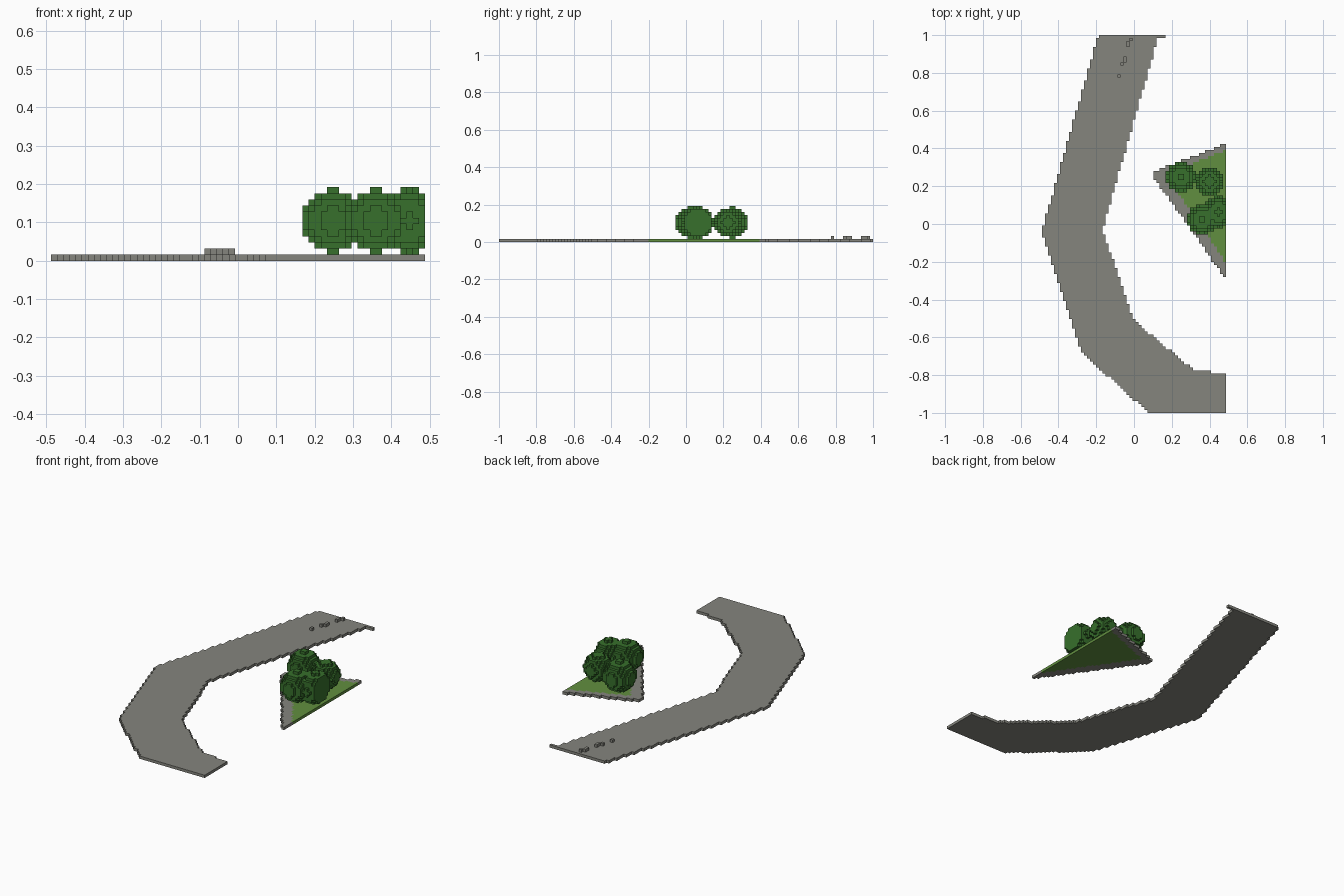
import bpy, bmesh
from mathutils import Vector

CELL = 0.016              # edge length of one block
XMAX, YMAX = 30, 62       # block index limits of the plot

cube = bpy.data.objects.get("Cube")
if cube:
    bpy.data.objects.remove(cube, do_unlink=True)


def material(name, rgb):
    m = bpy.data.materials.new(name)
    m.use_nodes = True
    m.diffuse_color = (*rgb, 1)
    m.node_tree.nodes["Principled BSDF"].inputs["Base Color"].default_value = (*rgb, 1)
    return m


def inside(x, y, outline):
    hit = False
    for (ax, ay), (bx, by) in zip(outline, outline[1:] + outline[:1]):
        if (ay > y) != (by > y) and x < ax + (y - ay) * (bx - ax) / (by - ay):
            hit = not hit
    return hit


def slab(outline):
    """Ground-layer blocks whose centres lie in the outline."""
    return {(i, j, 0) for i in range(-XMAX, XMAX + 1) for j in range(-YMAX, YMAX + 1)
            if inside(i * CELL, j * CELL, outline)}


def ball(cx, cy, r2, cz=6):
    """Blocks of a round bush, cut off at the plot edge."""
    return {(i, j, k) for i in range(int(cx) - 7, XMAX + 1)
            for j in range(int(cy) - 7, int(cy) + 8) for k in range(1, 13)
            if (i - cx) ** 2 + (j - cy) ** 2 + (k - cz) ** 2 <= r2}


def build(name, cells, solid, mat):
    """Mesh only the block faces that are not covered by another block."""
    bm = bmesh.new()
    verts = {}

    def vert(p):
        key = tuple(round(2 * c) for c in p)
        if key not in verts:
            verts[key] = bm.verts.new(((p[0]) * CELL, (p[1]) * CELL, (p[2] + 0.5) * CELL))
        return verts[key]

    for c in sorted(cells):
        for axis in range(3):
            for sign in (-1, 1):
                n = Vector((0, 0, 0))
                n[axis] = sign
                if tuple(int(a + b) for a, b in zip(c, n)) in solid:
                    continue
                u = Vector((0, 0, 0))
                u[(axis + 1) % 3] = 1
                w = n.cross(u)
                mid = Vector(c) + n / 2
                bm.faces.new([vert(mid + (a * u + b * w) / 2)
                              for a, b in ((-1, -1), (1, -1), (1, 1), (-1, 1))])
    me = bpy.data.meshes.new(name)
    bm.to_mesh(me)
    bm.free()
    me.materials.append(mat)
    ob = bpy.data.objects.new(name, me)
    bpy.context.collection.objects.link(ob)


stone = material("stone grey", (0.235, 0.235, 0.208))
grass = material("grass green", (0.12, 0.275, 0.05))
leaf = material("leaf green", (0.038, 0.16, 0.025))

# Curved road
road = slab([(-0.185, 1.01), (-0.49, -0.04), (-0.28, -0.68), (0.09, -1.01), (0.5, -1.01),
             (0.5, -0.79), (0.42, -0.785), (0.31, -0.77), (0, -0.51), (-0.168, -0.03),
             (0.135, 1.01)])
road |= {(i, YMAX, 0) for i in range(7, 11)}

# Triangular island: lawn with a stone border
island = slab([(0.112, 0.235), (0.112, 0.28), (0.5, 0.432), (0.5, -0.31)])
lawn = slab([(0.167, 0.263), (0.5, 0.396), (0.5, -0.223)]) & island

# Loose stones on the far end of the road
stones = {(-5, 49, 1), (-4, 53, 1), (-3, 54, 1), (-3, 55, 1),
          (-2, 59, 1), (-2, 60, 1), (-1, 61, 1)}

# Round bushes
bushes = [ball(15.5, 15.5, 26), ball(25, 14, 20), ball(22.5, 1.5, 26), ball(28, 4, 26)]

solid = road | island | stones
for b in bushes:
    solid = solid | b

build("road", road, solid, stone)
build("island_border", island - lawn, solid, stone)
build("island_lawn", lawn, solid, grass)
build("road_stones", stones, solid, stone)
used = set()
for n, b in enumerate(bushes, 1):
    build(f"bush_{n}", b - used, solid, leaf)
    used |= b
